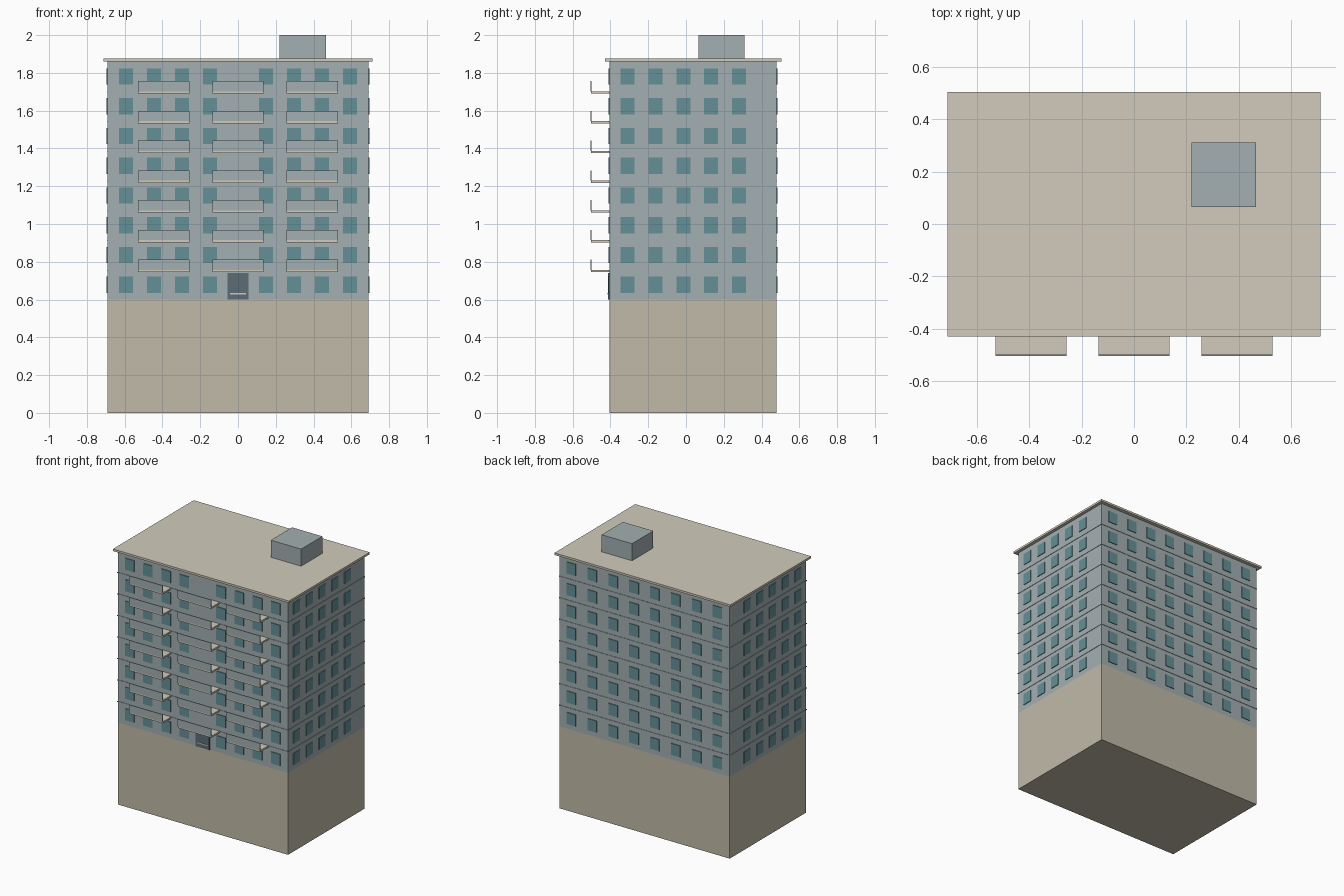
import bpy, bmesh

if "Cube" in bpy.data.objects:
    bpy.data.objects.remove(bpy.data.objects["Cube"])

def material(name, rgb):
    m = bpy.data.materials.new(name)
    m.diffuse_color = (*rgb, 1)
    m.use_nodes = True
    m.node_tree.nodes["Principled BSDF"].inputs["Base Color"].default_value = m.diffuse_color
    return m

WALL = material("wall_grey", (0.37, 0.43, 0.44))
STONE = material("base_stone", (0.53, 0.49, 0.39))
PALE = material("pale_concrete", (0.64, 0.60, 0.50))
GLASS = material("window_glass", (0.13, 0.28, 0.31))
DARK = material("door_dark", (0.11, 0.15, 0.18))

def boxes(name, mat, spans):
    """One object made of boxes, each (x0, x1, y0, y1, z0, z1)."""
    bm = bmesh.new()
    for x0, x1, y0, y1, z0, z1 in spans:
        vs = bmesh.ops.create_cube(bm, size=1)["verts"]
        bmesh.ops.scale(bm, vec=(x1 - x0, y1 - y0, z1 - z0), verts=vs)
        bmesh.ops.translate(bm, vec=((x0 + x1) / 2, (y0 + y1) / 2, (z0 + z1) / 2), verts=vs)
    me = bpy.data.meshes.new(name)
    bm.to_mesh(me)
    bm.free()
    me.materials.append(mat)
    ob = bpy.data.objects.new(name, me)
    bpy.context.collection.objects.link(ob)
    return ob

X, Y0, Y1 = 0.69, -0.406, 0.479      # wall footprint
BASE, TOP, FLOORS = 0.60, 1.86, 8
H = (TOP - BASE) / FLOORS
OUT = 0.005                          # projection of panes and courses

# Main masses
boxes("base_block", STONE, [(-X, X, Y0, Y1, 0, BASE)])
boxes("wall_block", WALL, [(-X, X, Y0, Y1, BASE, TOP)])
boxes("roof_slab", PALE, [(-0.713, 0.713, -0.43, 0.505, TOP, 1.875)])
boxes("roof_plant_room", WALL, [(0.22, 0.466, 0.065, 0.311, 1.875, 2.0)])

# Thin floor courses around the walls
c = 0.003
boxes("floor_courses", WALL,
      [(-X - c, X + c, Y0 - c, Y1 + c, BASE + H * k - 0.006, BASE + H * k)
       for k in range(1, FLOORS)])

# Windows: front leaves the middle bay blank
front, back, sides = [], [], []
w = 0.037
for k in range(FLOORS):
    z0 = BASE + H * k + 0.036
    z1 = z0 + 0.085
    for i in range(-4, 5):
        if i:
            x = i * 0.148
            front.append((x - w, x + w, Y0 - OUT, Y0 + OUT, z0, z1))
    for i in range(8):
        x = -0.592 + i * 1.184 / 7
        back.append((x - w, x + w, Y1 - OUT, Y1 + OUT, z0, z1))
    for i in range(5):
        y = -0.309 + i * 0.1475
        for s in (-X, X):
            sides.append((s - OUT, s + OUT, y - w, y + w, z0, z1))
boxes("front_windows", GLASS, front)
boxes("back_windows", GLASS, back)
boxes("side_windows", GLASS, sides)

# Entrance door with its bar
boxes("front_door", DARK, [(-0.056, 0.056, Y0 - 0.007, Y0 + OUT, BASE, 0.741)])
boxes("door_bar", PALE, [(-0.043, 0.043, Y0 - 0.01, Y0, 0.627, 0.634)])

# Balconies: open-sided slabs with a front panel
slabs, panels = [], []
for k in range(1, FLOORS):
    z = BASE + H * k
    for x in (-0.394, 0, 0.394):
        slabs.append((x - 0.136, x + 0.136, -0.502, Y0 + 0.005, z - 0.012, z))
        panels.append((x - 0.136, x + 0.136, -0.505, -0.499, z - 0.001, z + 0.054))
boxes("balcony_slabs", PALE, slabs)
boxes("balcony_panels", WALL, panels)
